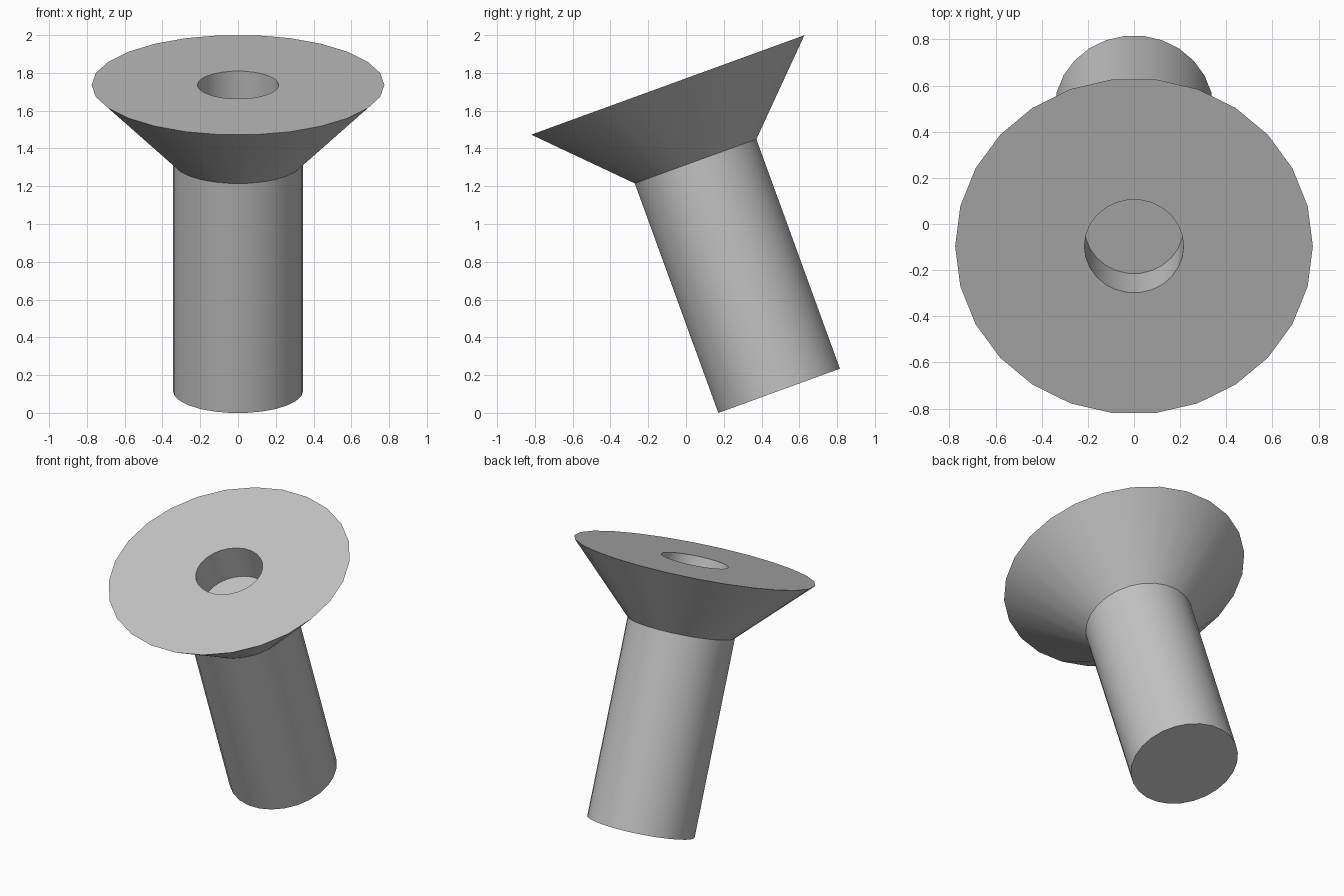
import bpy
import bmesh
from math import cos, sin, tau, radians

cube = bpy.data.objects.get("Cube")
if cube:
    bpy.data.objects.remove(cube, do_unlink=True)

SIDES = 26
SHANK_R, HEAD_R, HOLE_R = 0.345, 0.775, 0.215
NECK, LENGTH, HOLE_DEPTH = 1.293, 1.723, 0.243

steel = bpy.data.materials.new("grey_steel")
steel.use_nodes = True
grey = (0.55, 0.55, 0.55, 1)
steel.diffuse_color = grey
steel.node_tree.nodes["Principled BSDF"].inputs["Base Color"].default_value = grey


def lathe(name, profile):
    """Revolve (radius, height) points about z and cap both ends."""
    bm = bmesh.new()
    rings = []
    for r, z in profile:
        angles = [tau * i / SIDES for i in range(SIDES)]
        rings.append([bm.verts.new((r * cos(a), r * sin(a), z)) for a in angles])
    for low, high in zip(rings, rings[1:]):
        for i in range(SIDES):
            j = (i + 1) % SIDES
            bm.faces.new((low[i], low[j], high[j], high[i]))
    bm.faces.new(rings[0][::-1])
    bm.faces.new(rings[-1])
    bmesh.ops.recalc_face_normals(bm, faces=bm.faces)
    mesh = bpy.data.meshes.new(name)
    bm.to_mesh(mesh)
    bm.free()
    mesh.materials.append(steel)
    obj = bpy.data.objects.new(name, mesh)
    bpy.context.collection.objects.link(obj)
    return obj


# Shank, flared head and blind hole as one closed turned surface
pin = lathe("countersunk_pin", [
    (SHANK_R, 0),
    (SHANK_R, NECK),
    (HEAD_R, LENGTH),
    (HOLE_R, LENGTH),
    (HOLE_R, LENGTH - HOLE_DEPTH),
])

# Lean the head towards the front
pin.rotation_euler.x = radians(20)
pin.location = (0, 0.493, 0.117)

bpy.ops.object.select_all(action="DESELECT")
pin.select_set(True)
bpy.context.view_layer.objects.active = pin
bpy.ops.object.shade_smooth_by_angle(angle=radians(30))
